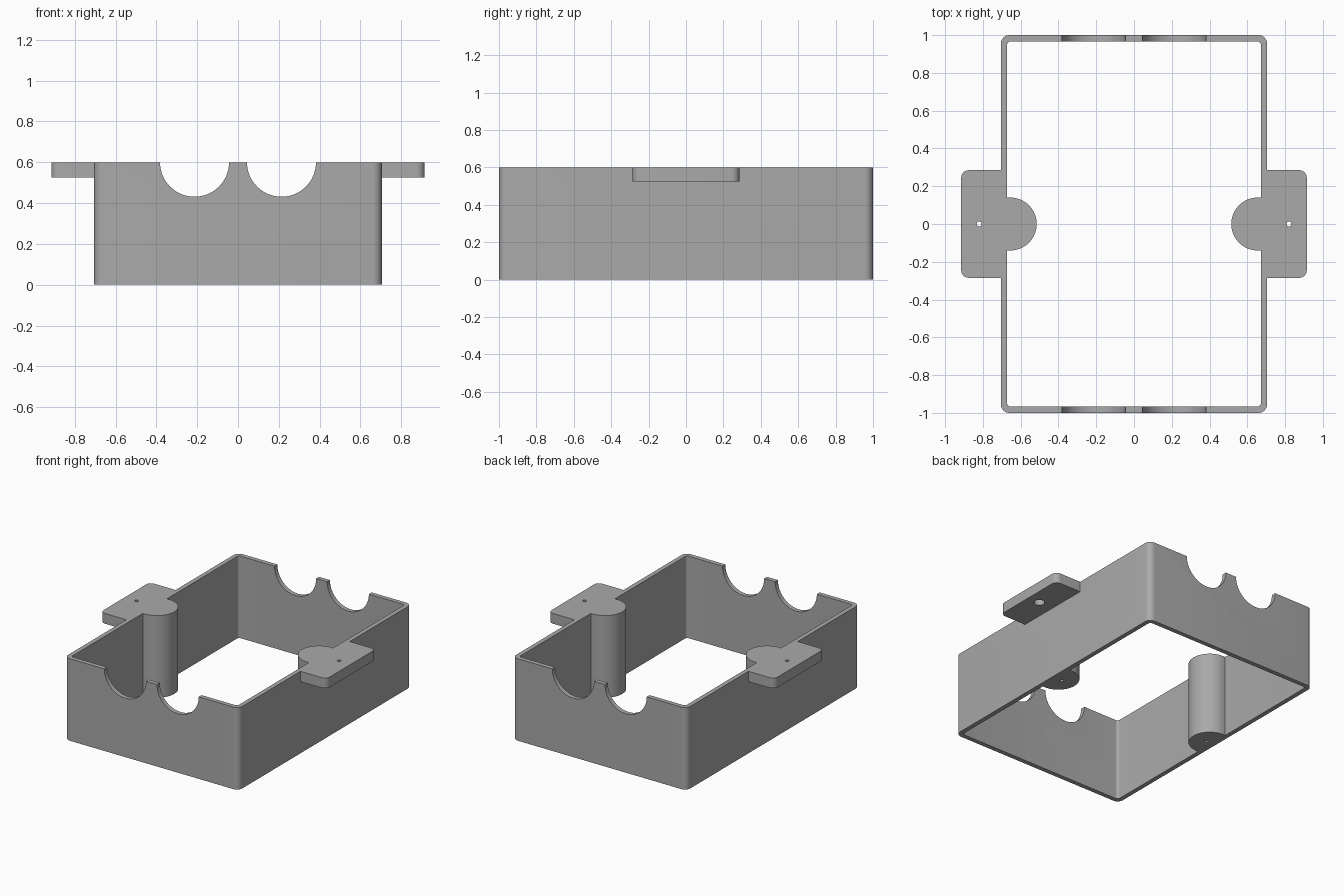
import bpy, bmesh
from math import cos, sin, pi, radians

cube = bpy.data.objects.get("Cube")
if cube:
    bpy.data.objects.remove(cube, do_unlink=True)

HEIGHT = 0.6
HALF_X, HALF_Y, WALL = 0.705, 1.0, 0.033

grey = bpy.data.materials.new("plain grey")
grey.use_nodes = True
colour = (0.4, 0.4, 0.4, 1)
grey.diffuse_color = colour
grey.node_tree.nodes["Principled BSDF"].inputs["Base Color"].default_value = colour


def arc(cx, cy, r, start, end, steps):
    angles = [radians(start + (end - start) * i / steps) for i in range(steps + 1)]
    return [(cx + r * cos(a), cy + r * sin(a)) for a in angles]


def rounded_box(hx, hy, r):
    x, y = hx - r, hy - r
    return (arc(x, y, r, 0, 90, 8) + arc(-x, y, r, 90, 180, 8)
            + arc(-x, -y, r, 180, 270, 8) + arc(x, -y, r, 270, 360, 8))


def circle(cx, cy, r, steps=48):
    return arc(cx, cy, r, 0, 360, steps)[:-1]


def prism(name, outline, low, high, axis="Z"):
    """Extrude an outline along z, or along y with the outline read as (x, z)."""
    place = (lambda u, v, w: (u, v, w)) if axis == "Z" else (lambda u, v, w: (u, w, v))
    bm = bmesh.new()
    base = bm.faces.new([bm.verts.new(place(u, v, low)) for u, v in outline])
    top = bmesh.ops.extrude_face_region(bm, geom=[base])["geom"]
    shift = place(0, 0, high - low)
    bmesh.ops.translate(bm, vec=shift, verts=[g for g in top if isinstance(g, bmesh.types.BMVert)])
    bmesh.ops.recalc_face_normals(bm, faces=bm.faces)
    mesh = bpy.data.meshes.new(name)
    bm.to_mesh(mesh)
    bm.free()
    mesh.materials.append(grey)
    obj = bpy.data.objects.new(name, mesh)
    bpy.context.collection.objects.link(obj)
    return obj


def combine(target, tool, operation):
    """Apply a boolean and discard the tool."""
    bpy.context.view_layer.objects.active = target
    mod = target.modifiers.new(operation, "BOOLEAN")
    mod.operation, mod.solver, mod.object = operation, "EXACT", tool
    bpy.ops.object.modifier_apply(modifier=mod.name)
    bpy.data.objects.remove(tool, do_unlink=True)


# Open rectangular wall
case = prism("case_frame", rounded_box(HALF_X, HALF_Y, 0.045), 0, HEIGHT)
inside = prism("inside_cutter", rounded_box(HALF_X - WALL, HALF_Y - WALL, 0.02), -0.1, HEIGHT + 0.1)
combine(case, inside, "DIFFERENCE")

for side in (1, -1):
    def mirrored(points):
        return [(side * x, y) for x, y in points]

    # Screw post standing against the inside of the wall
    post = [(0.69, 0.14)] + arc(0.655, 0, 0.14, 90, 270, 32) + [(0.69, -0.14)]
    combine(case, prism("post", mirrored(post), 0, HEIGHT), "UNION")

    # Mounting tab with rounded outer corners
    tab = ([(0.685, -0.285)] + arc(0.875, -0.245, 0.04, -90, 0, 8)
           + arc(0.875, 0.245, 0.04, 0, 90, 8) + [(0.685, 0.285)])
    combine(case, prism("tab", mirrored(tab), 0.525, HEIGHT), "UNION")

    # Tab screw hole, its recess underneath, and the pilot hole under the post
    for x, r, low, high in ((0.82, 0.013, 0.4, 0.7), (0.82, 0.036, 0.4, 0.565), (0.625, 0.012, -0.1, 0.25)):
        combine(case, prism("hole_cutter", circle(side * x, 0, r, 24), low, high), "DIFFERENCE")

    # Half-round notch through the front and back walls
    notch = circle(side * 0.213, HEIGHT, 0.169, 64)
    combine(case, prism("notch_cutter", notch, -1.2, 1.2, "Y"), "DIFFERENCE")

bpy.ops.object.select_all(action="DESELECT")
case.select_set(True)
bpy.context.view_layer.objects.active = case
bpy.ops.object.shade_smooth_by_angle(angle=radians(30))
